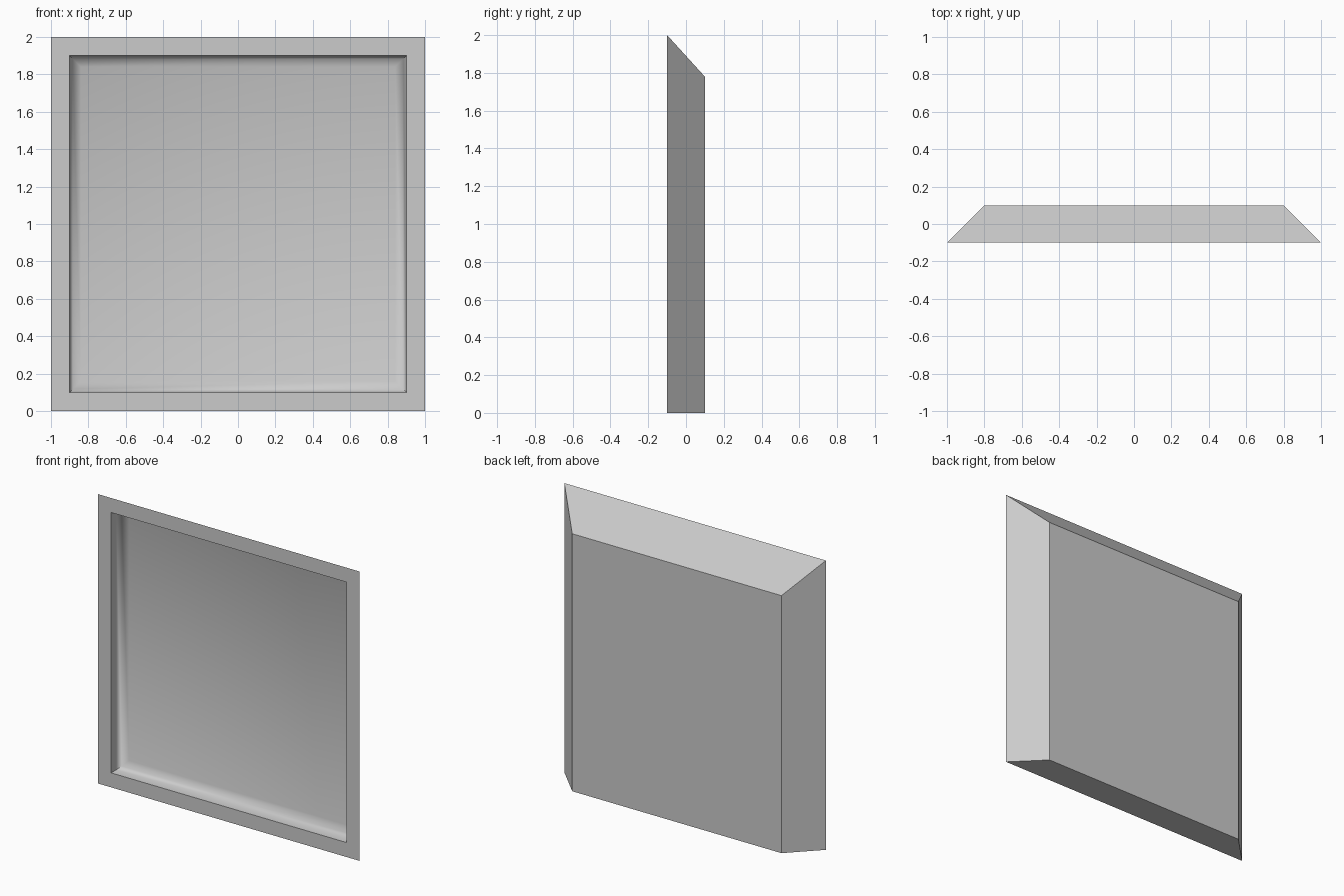
import bpy, bmesh, math

if "Cube" in bpy.data.objects:
    bpy.data.objects.remove(bpy.data.objects["Cube"])

# Rectangular loops: (half width, bottom z, top z, y), from the back face
# around the rim and down into the recess
def recess(inset, depth):
    return (0.9 - inset, 0.1 + inset, 1.9 - inset, -0.1 + depth)

loops = [
    (0.8, 0.0, 1.78, 0.1),    # back face
    (1.0, 0.0, 2.0, -0.1),    # outer front edge
    recess(0, 0),             # rim inner edge
    recess(0, 0.055),         # straight recess wall
    recess(0.017, 0.09),      # softened corner
    recess(0.06, 0.11),       # recess floor
]

bm = bmesh.new()
rings = []
for w, z0, z1, y in loops:
    rings.append([bm.verts.new((x, y, z)) for x, z in
                  ((-w, z0), (w, z0), (w, z1), (-w, z1))])

# Bridge neighbouring loops, then cap the back and the recess floor
for a, b in zip(rings, rings[1:]):
    for i in range(4):
        j = (i + 1) % 4
        bm.faces.new((a[i], a[j], b[j], b[i]))
bm.faces.new(rings[0])
bm.faces.new(rings[-1])
bmesh.ops.recalc_face_normals(bm, faces=bm.faces[:])

mesh = bpy.data.meshes.new("recessed_panel")
bm.to_mesh(mesh)
bm.free()
panel = bpy.data.objects.new("recessed_panel", mesh)
bpy.context.collection.objects.link(panel)

# Smooth only the soft recess corner
bpy.context.view_layer.objects.active = panel
panel.select_set(True)
bpy.ops.object.shade_smooth_by_angle(angle=math.radians(40))
